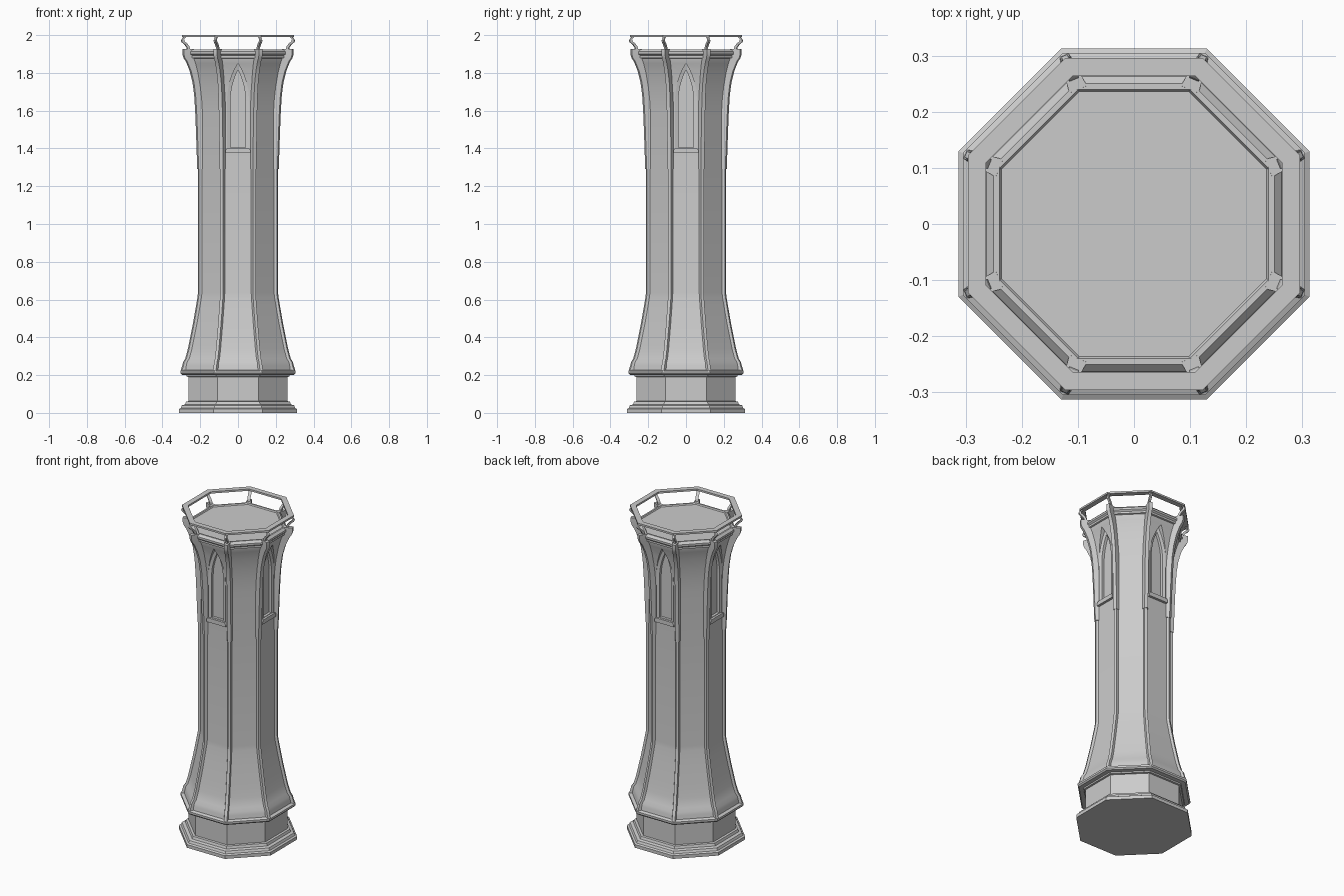
import bpy, bmesh, math
from mathutils import Matrix

if "Cube" in bpy.data.objects:
    bpy.data.objects.remove(bpy.data.objects["Cube"])

K = 1 / math.cos(math.pi / 8)          # apothem -> corner radius


def finish(bm, name, smooth=False):
    bmesh.ops.recalc_face_normals(bm, faces=bm.faces)
    me = bpy.data.meshes.new(name)
    bm.to_mesh(me)
    bm.free()
    ob = bpy.data.objects.new(name, me)
    bpy.context.collection.objects.link(ob)
    if smooth:
        bpy.ops.object.select_all(action='DESELECT')
        ob.select_set(True)
        bpy.context.view_layer.objects.active = ob
        bpy.ops.object.shade_smooth_by_angle(angle=math.radians(20))
    return ob


def octagon(name, profile, closed=False, smooth=False):
    """Eight-sided turning of (apothem, z) points, flats facing the axes."""
    bm = bmesh.new()
    rings = []
    for a, z in profile:
        rings.append([bm.verts.new((a * K * math.cos((i + .5) * math.pi / 4),
                                    a * K * math.sin((i + .5) * math.pi / 4), z)) for i in range(8)])
    pairs = list(zip(rings, rings[1:]))
    if closed:
        pairs.append((rings[-1], rings[0]))
    else:
        bm.faces.new(rings[0])
        bm.faces.new(rings[-1])
    for r, s in pairs:
        for i in range(8):
            j = (i + 1) % 8
            bm.faces.new((r[i], r[j], s[j], s[i]))
    return finish(bm, name, smooth)


def corner_ribs(name, outer, inner, half):
    """Swept bar between two (apothem, z) lines, repeated on the eight corners."""
    bm = bmesh.new()
    for i in range(8):
        rot = Matrix.Rotation((i + .5) * math.pi / 4, 3, 'Z')
        sect = []
        for (ao, zo), (ai, zi) in zip(outer, inner):
            pts = [(ai * K, -half, zi), (ao * K, -half * .6, zo), (ao * K, half * .6, zo), (ai * K, half, zi)]
            q = []
            for p in pts:
                v = bm.verts.new(p)
                v.co = rot @ v.co
                q.append(v)
            sect.append(q)
        for r, s in zip(sect, sect[1:]):
            for k in range(4):
                bm.faces.new((r[k], r[(k + 1) % 4], s[(k + 1) % 4], s[k]))
        bm.faces.new(sect[0])
        bm.faces.new(sect[-1])
    return finish(bm, name, True)


def gothic(w, z0, zs, apex, n=8):
    """Pointed-arch outline as (x, z) points."""
    h = apex - zs
    r = (h * h + w * w) / (2 * w)
    end = math.acos((r - w) / r)
    right = [(w - r + r * math.cos(end * i / n), zs + r * math.sin(end * i / n)) for i in range(n)]
    return [(-w, z0), (w, z0)] + right + [(0, apex)] + [(-x, z) for x, z in reversed(right)]


def on_four_sides(name, outline, a0, a1, hole=None):
    """Outline extruded from apothem a0 to a1 on the four axis faces, optionally with a hole."""
    bm = bmesh.new()
    for i in range(4):
        rot = Matrix.Rotation(i * math.pi / 2, 3, 'Z')

        def loop(pts, a):
            vs = [bm.verts.new((x, -a, z)) for x, z in pts]
            for v in vs:
                v.co = rot @ v.co
            return vs
        loops = [loop(outline, a0), loop(outline, a1)]
        if hole:
            loops += [loop(hole, a1 - .006), loop(hole, a0)]
            loops.append(loops[0])
        else:
            bm.faces.new(loops[0])
            bm.faces.new(loops[1])
        n = len(outline)
        for r, s in zip(loops, loops[1:]):
            for k in range(n):
                bm.faces.new((r[k], r[(k + 1) % n], s[(k + 1) % n], s[k]))
    return finish(bm, name)


# Stepped plinth with its projecting ledge
octagon("plinth", [(.313, 0), (.313, .02), (.303, .026), (.297, .04), (.28, .045), (.275, .06),
                   (.262, .062), (.262, .19), (.272, .192), (.274, .2), (.298, .202),
                   (.305, .21), (.305, .222), (.29, .228)])

# Shaft: flared foot, straight middle, flared head
foot = [(.283, .25), (.279, .268), (.267, .288), (.253, .34), (.241, .4), (.227, .47), (.213, .55), (.203, .61), (.2, .635)]
head = [(.2, 1.58), (.204, 1.66), (.211, 1.73), (.223, 1.8), (.236, 1.85), (.246, 1.878)]
shaft = octagon("shaft", [(.288, .222)] + foot + head + [(.246, 1.885)], smooth=True)

# Cornice and top slab
octagon("cornice", [(.24, 1.875), (.254, 1.88), (.254, 1.892), (.263, 1.9), (.263, 1.912), (.25, 1.925), (.24, 1.925), (.236, 1.918)])

# Window recesses cut into the four axis faces
outer = gothic(.058, 1.385, 1.65, 1.85)
inner = gothic(.04, 1.405, 1.65, 1.815)
cutter = on_four_sides("window_cutter", outer, .185, .3)
cutter.hide_render = True
cutter.hide_set(True)
cut = shaft.modifiers.new("windows", 'BOOLEAN')
cut.operation = 'DIFFERENCE'
cut.solver = 'EXACT'
cut.object = cutter

# Pointed window frames and sills
on_four_sides("window_frames", outer, .184, .207, hole=inner)
on_four_sides("window_sills", [(-.066, 1.376), (.066, 1.376), (.066, 1.39), (.058, 1.402), (-.058, 1.402), (-.066, 1.39)], .185, .215)

# Slim ribs along every corner
path = [(.292, .222)] + foot + [(.2, 1.32)]
corner_ribs("corner_ribs", [(a + .009, z) for a, z in path], [(a - .012, z) for a, z in path], .014)

# Deeper brackets flaring out under the crown
bracket = [(.212, 1.29), (.215, 1.38), (.219, 1.5), (.223, 1.6), (.228, 1.68), (.237, 1.75), (.252, 1.81),
           (.272, 1.86), (.285, 1.88), (.291, 1.9), (.291, 1.926)]
back = [(.19, z) for _, z in bracket[:6]] + [(.205, 1.81), (.22, 1.86), (.23, 1.88), (.238, 1.9), (.24, 1.926)]
corner_ribs("corner_brackets", bracket, back, .017)

# Curled hooks holding the ring
hook = [(.268, 1.92), (.271, 1.935), (.282, 1.95), (.297, 1.963), (.3, 1.972), (.293, 1.982), (.286, 1.993)]
corner_ribs("ring_hooks", hook, [(a - .011, z + .004) for a, z in hook[:-1]] + [(.273, 1.993)], .009)

# Thin crown ring
octagon("crown_ring", [(.264, 1.989), (.296, 1.989), (.296, 2.0), (.264, 2.0)], closed=True)
